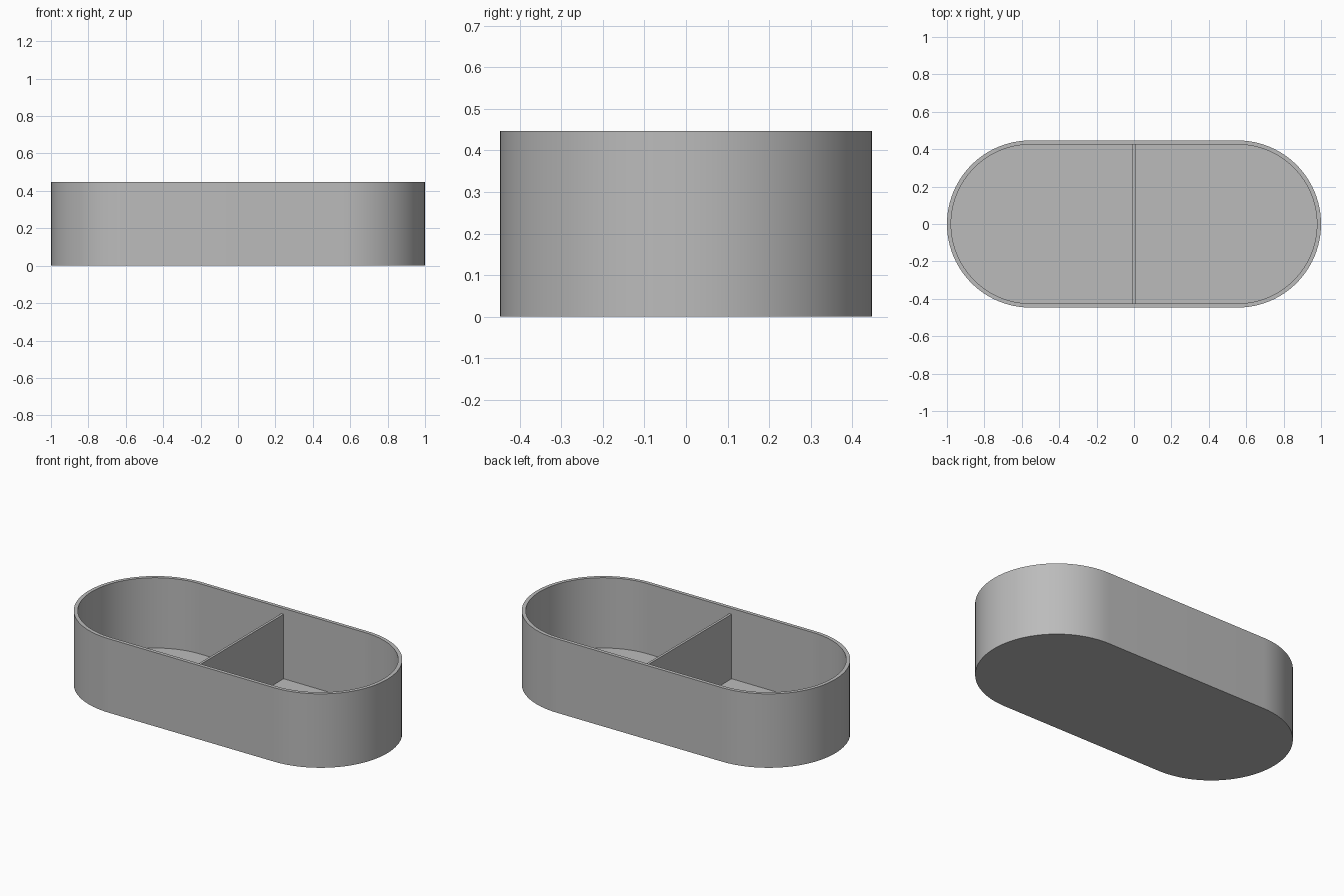
import bpy, bmesh, math

RADIUS, HEIGHT, WALL, FLOOR = 0.447, 0.447, 0.022, 0.022
HALF_STRAIGHT = 1.0 - RADIUS
DIVIDER_TOP, DIVIDER_WIDTH = HEIGHT - 0.035, 0.015
SEGMENTS = 48

cube = bpy.data.objects.get("Cube")
if cube:
    bpy.data.objects.remove(cube, do_unlink=True)

# Single grey plastic
grey = bpy.data.materials.new("grey plastic")
grey.use_nodes = True
color = (0.5, 0.5, 0.5, 1)
grey.diffuse_color = color
grey.node_tree.nodes["Principled BSDF"].inputs["Base Color"].default_value = color


def add_object(name, bm):
    bmesh.ops.recalc_face_normals(bm, faces=bm.faces)
    mesh = bpy.data.meshes.new(name)
    bm.to_mesh(mesh)
    bm.free()
    mesh.materials.append(grey)
    obj = bpy.data.objects.new(name, mesh)
    bpy.context.collection.objects.link(obj)
    return obj


def stadium_ring(bm, radius, z):
    """Closed loop of vertices: two half circles joined by straight sides."""
    ring = []
    for side in (1, -1):
        for i in range(SEGMENTS + 1):
            a = math.pi * (i / SEGMENTS - 0.5)
            ring.append(bm.verts.new((side * (HALF_STRAIGHT + radius * math.cos(a)),
                                      side * radius * math.sin(a), z)))
    return ring


# Tray: outer wall, flat rim, inner wall and floor from four stacked rings
bm = bmesh.new()
inner = RADIUS - WALL
rings = [stadium_ring(bm, r, z) for r, z in
         ((RADIUS, 0), (RADIUS, HEIGHT), (inner, HEIGHT), (inner, FLOOR))]
for a, b in zip(rings, rings[1:]):
    for i in range(len(a)):
        j = (i + 1) % len(a)
        bm.faces.new((a[i], a[j], b[j], b[i]))
bm.faces.new(rings[0])
bm.faces.new(rings[-1])
tray = add_object("tray", bm)

bpy.ops.object.select_all(action="DESELECT")
tray.select_set(True)
bpy.context.view_layer.objects.active = tray
bpy.ops.object.shade_smooth_by_angle(angle=math.radians(30))

# Divider: thin cross wall, slightly lower than the rim
bm = bmesh.new()
bmesh.ops.create_cube(bm, size=1)
bmesh.ops.scale(bm, verts=bm.verts,
                vec=(DIVIDER_WIDTH, 2 * inner + WALL / 2, DIVIDER_TOP - FLOOR / 2))
bmesh.ops.translate(bm, verts=bm.verts, vec=(0, 0, (DIVIDER_TOP + FLOOR / 2) / 2))
add_object("divider", bm)
